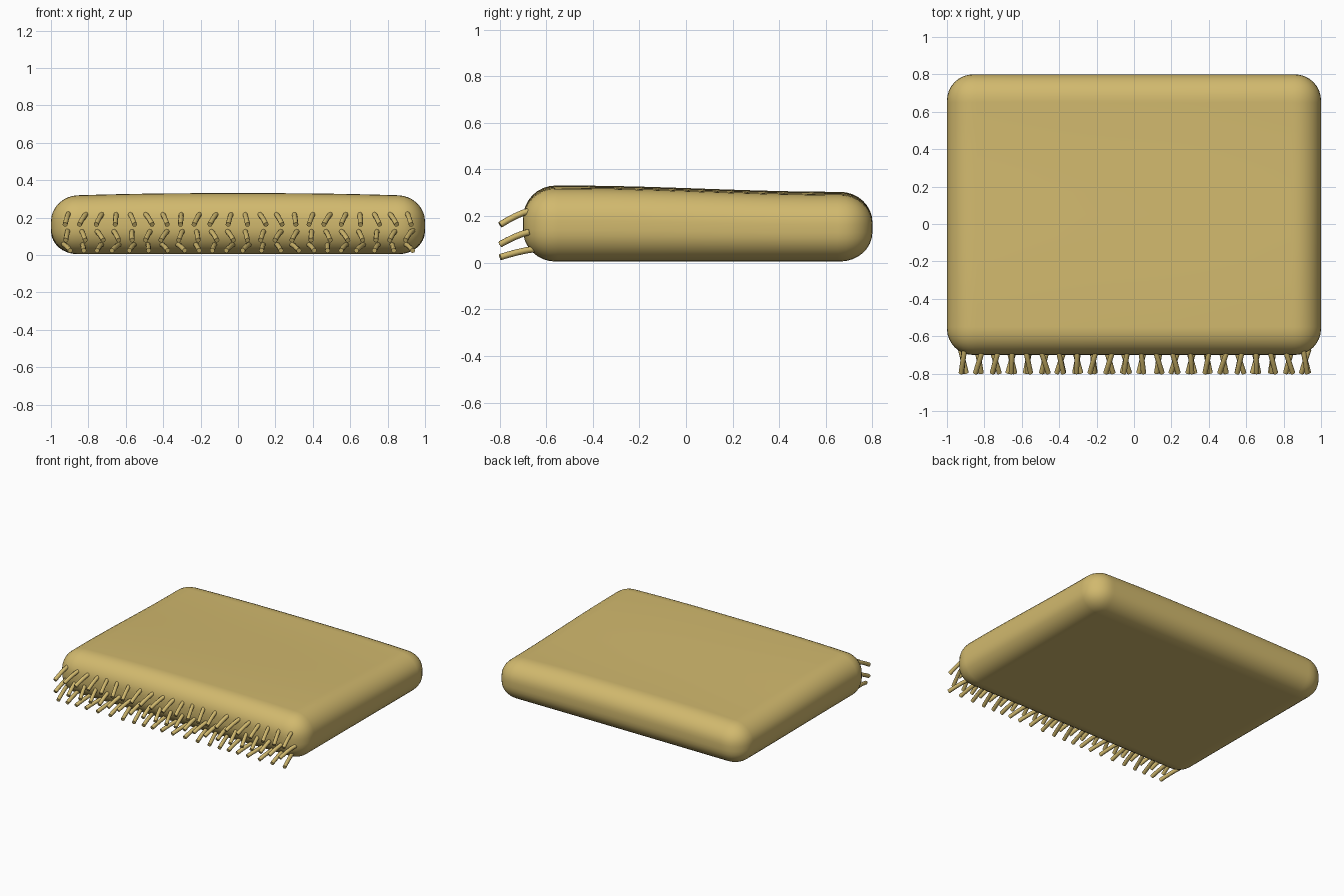
import bpy, bmesh, math

if "Cube" in bpy.data.objects:
    bpy.data.objects.remove(bpy.data.objects["Cube"])

cloth = bpy.data.materials.new("straw cloth")
cloth.diffuse_color = (0.64, 0.485, 0.155, 1)
cloth.use_nodes = True
cloth.node_tree.nodes["Principled BSDF"].inputs["Base Color"].default_value = cloth.diffuse_color


def top_height(x, y):
    """Crown height: tallest near the front, falling to the back and the sides."""
    t = min(max((y + 0.5) / 1.15, 0), 1)
    smooth = t * t * (3 - 2 * t)
    return 0.331 - 0.027 * smooth - 0.017 * abs(x) ** 2.5


# Cushion body: box with fully rounded edges, cut into a grid and gently crowned
H, R = 0.32, 0.14
bm = bmesh.new()
bmesh.ops.create_cube(bm, size=1)
for v in bm.verts:
    v.co = (v.co.x * 2.0, v.co.y * 1.5 + 0.05, (v.co.z + 0.5) * H)
bmesh.ops.bevel(bm, geom=bm.edges[:], offset=R, segments=8, profile=0.5,
                affect='EDGES', clamp_overlap=True)
cuts = [((i * 0.12, 0, 0), (1, 0, 0)) for i in range(-7, 8)]
cuts += [((0, 0.05 + i * 0.12, 0), (0, 1, 0)) for i in range(-5, 6)]
for co, no in cuts:
    bmesh.ops.bisect_plane(bm, geom=bm.verts[:] + bm.edges[:] + bm.faces[:],
                           plane_co=co, plane_no=no)
for v in bm.verts:
    x, y, z = v.co
    # bottom settles at about 0.005, upper half follows the crown
    v.co.z = 0.005 + (z / H) * (top_height(x, y) - 0.005)
bmesh.ops.recalc_face_normals(bm, faces=bm.faces[:])
mesh = bpy.data.meshes.new("cushion")
bm.to_mesh(mesh)
bm.free()
cushion = bpy.data.objects.new("cushion", mesh)
bpy.context.collection.objects.link(cushion)
mesh.materials.append(cloth)
for p in mesh.polygons:
    p.use_smooth = True


# Fringe: three rows of short drooping cords along the front edge
def fringe_row(name, row, root_z, root_y, tip_z):
    curve = bpy.data.curves.new(name, 'CURVE')
    curve.dimensions = '3D'
    curve.bevel_depth = 0.0135
    curve.bevel_resolution = 2
    curve.use_fill_caps = True
    for i in range(22):
        x = -0.915 + i * 1.83 / 21
        lean = 0.021 * math.sin(i * 0.85 + 3.6 + row * 2.4)
        cord = curve.splines.new('POLY')
        cord.points.add(4)
        for k, p in enumerate(cord.points):
            t = k / 4
            y = root_y + (-0.797 - root_y) * t
            z = root_z + (tip_z - root_z) * t ** 1.35
            p.co = (x + lean * (2 * t - 1), y, z, 1)
    curve.materials.append(cloth)
    obj = bpy.data.objects.new(name, curve)
    bpy.context.collection.objects.link(obj)
    bpy.ops.object.select_all(action='DESELECT')
    obj.select_set(True)
    bpy.context.view_layer.objects.active = obj
    bpy.ops.object.convert(target='MESH')
    bpy.ops.object.shade_smooth_by_angle(angle=math.radians(50))


fringe_row("upper_fringe", 0, 0.222, -0.67, 0.163)
fringe_row("middle_fringe", 1, 0.132, -0.67, 0.079)
fringe_row("lower_fringe", 2, 0.058, -0.65, 0.024)
